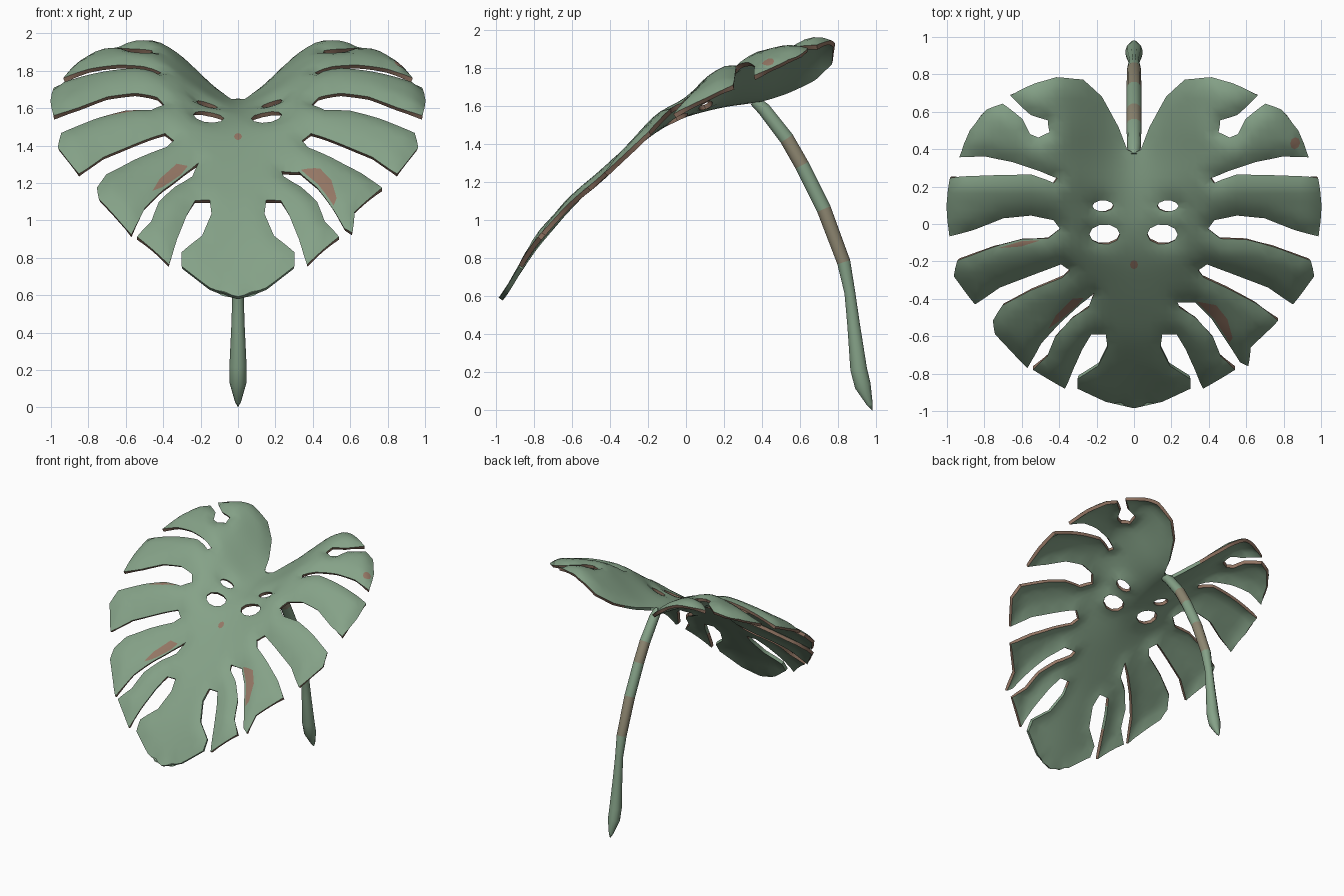
import bpy, bmesh, math
from mathutils import Vector, geometry

if "Cube" in bpy.data.objects:
    bpy.data.objects.remove(bpy.data.objects["Cube"])


def material(name, rgb):
    m = bpy.data.materials.new(name)
    m.diffuse_color = (*rgb, 1)
    m.use_nodes = True
    m.node_tree.nodes["Principled BSDF"].inputs["Base Color"].default_value = m.diffuse_color
    return m


green = material("leaf green", (0.235, 0.36, 0.245))
brown = material("dry brown", (0.30, 0.185, 0.13))
faded = material("faded stem brown", (0.27, 0.24, 0.165))

# Half outline of the blade, lobe by lobe from the stem notch to the tip
back = [(0, .38), (.04, .40), (.09, .52), (.18, .68), (.28, .77), (.42, .78),
        (.52, .75), (.66, .69), (.55, .59), (.46, .56), (.45, .49)]
second = [(.51, .46), (.56, .48), (.60, .56), (.70, .64), (.78, .61), (.87, .50),
          (.93, .36), (.80, .37), (.65, .34), (.50, .29), (.41, .25)]
third = [(.43, .22), (.55, .265), (.75, .26), (.98, .25), (.995, .10), (.985, -.06),
         (.85, -.02), (.70, .04), (.55, .055), (.43, .03), (.39, -.02)]
fourth = [(.46, -.075), (.60, -.08), (.75, -.12), (.94, -.19), (.96, -.27),
          (.85, -.42), (.72, -.33), (.55, -.265), (.39, -.205), (.34, -.24)]
fifth_right = [(.37, -.28), (.50, -.34), (.65, -.42), (.77, -.51), (.62, -.65),
               (.61, -.75), (.57, -.73), (.52, -.65), (.42, -.50), (.33, -.41), (.23, -.41)]
fifth_left = [(.38, -.28), (.55, -.35), (.70, -.43), (.75, -.51), (.74, -.58),
              (.57, -.76), (.50, -.63), (.40, -.52), (.29, -.42), (.21, -.36)]
sixth = [(.24, -.44), (.33, -.50), (.42, -.60), (.46, -.70), (.54, -.77),
         (.37, -.87), (.33, -.77), (.28, -.66), (.23, -.58), (.15, -.58)]
tip = [(.14, -.65), (.19, -.75), (.30, -.82), (.30, -.87), (.15, -.94), (0, -.975)]

right = back + second + third + fourth + fifth_right + sixth + tip
left = back + second + third + fourth + fifth_left + sixth + tip
outline = right + [(-x, y) for x, y in reversed(left[1:-1])]


def oval(cx, cy, rx, ry, n=10):
    return [(cx + rx * math.cos(2 * math.pi * i / n), cy + ry * math.sin(2 * math.pi * i / n))
            for i in range(n)]


def as_segments(loop):
    return [(Vector(a), Vector(b)) for a, b in zip(loop, loop[1:] + loop[:1])]


# Holes beside the midrib, and dry patches painted on the upper side
loops = [outline, oval(.185, .10, .06, .033), oval(.155, -.05, .085, .055),
         oval(-.17, .10, .06, .033), oval(-.16, -.05, .085, .055)]
patches = [oval(0, -.21, .022, .024, 8), oval(.855, .435, .025, .03, 8),
           [(.34, -.405), (.44, -.425), (.50, -.50), (.53, -.60), (.515, -.625), (.43, -.495)],
           [(-.27, -.385), (-.33, -.39), (-.42, -.48), (-.46, -.55), (-.41, -.515), (-.31, -.43)],
           [(-.72, -.125), (-.60, -.09), (-.50, -.085), (-.60, -.115)]]
segments = [s for lp in loops for s in as_segments(lp)]
patch_segments = [as_segments(p) for p in patches]


def edge_distance(p, segs):
    best = 9
    for a, b in segs:
        d = b - a
        t = max(0, min(1, (p - a).dot(d) / d.length_squared))
        best = min(best, (a + d * t - p).length)
    return best


def inside(p, segs):
    hit = False
    for a, b in segs:
        if (a.y > p.y) != (b.y > p.y) and p.x < a.x + (p.y - a.y) * (b.x - a.x) / (b.y - a.y):
            hit = not hit
    return hit


def lerp_table(table, v):
    for (a, fa), (b, fb) in zip(table, table[1:]):
        if v <= b:
            return fa + (fb - fa) * (v - a) / (b - a)
    return table[-1][1]


def smooth_table(table, v):
    return sum(lerp_table(table, v + k * .03) for k in (-2, -1, 0, 1, 2)) / 5


# Height along the midrib, and how much the sides arch above it
midrib = [(-1.1, .41), (-.98, .575), (-.8, .855), (-.6, 1.095), (-.4, 1.28), (-.2, 1.45), (-.1, 1.515),
          (0, 1.56), (.2, 1.61), (.36, 1.63), (.52, 1.66), (.9, 1.72)]
arch = [(-1.1, .05), (-.8, .05), (-.6, .03), (-.42, .01), (-.27, .035), (0, .105), (.25, .215),
        (.5, .265), (.9, .27)]


def height(x, y, d):
    u = min(abs(x) / .5, 1)
    p = u * u * (3 - 2 * u)
    if abs(x) > .5:
        p -= .5 * ((abs(x) - .5) / .5) ** 2
    roll = .03 * (1 - min(d / .08, 1)) ** 2 * min(1, abs(x) / .3)
    return smooth_table(midrib, y) + smooth_table(arch, y) * p - roll


# Blade: constrained triangulation of the outline plus a grid of inner points
points, edges = [], []
for lp in loops + patches:
    first = len(points)
    for a, b in as_segments(lp):
        n = max(1, math.ceil((b - a).length / .05))
        points += [a.lerp(b, i / n) for i in range(n)]
    count = len(points) - first
    edges += [(first + i, first + (i + 1) % count) for i in range(count)]
all_segments = segments + [s for p in patch_segments for s in p]
for i in range(-24, 25):
    for j in range(-24, 21):
        p = Vector((i * .042, j * .042))
        if inside(p, segments) and edge_distance(p, all_segments) > .018:
            points.append(p)
flat, _, tris, *_ = geometry.delaunay_2d_cdt(points, edges, [], 0, 1e-5)

bm = bmesh.new()
verts = [bm.verts.new((p.x, p.y, height(p.x, p.y, edge_distance(p, segments)))) for p in flat]
for t in tris:
    c = sum((flat[i] for i in t), Vector((0, 0))) / len(t)
    if inside(c, segments):
        f = bm.faces.new([verts[i] for i in t])
        if any(inside(c, s) for s in patch_segments):
            f.material_index = 1
        elif (c.y < -.6 and abs(c.x) < .32) or (c.y > .2 and abs(c.x) < .15):
            f.material_index = 2          # tip lobe and stem notch keep a green rim
bmesh.ops.delete(bm, geom=[v for v in bm.verts if not v.link_faces], context='VERTS')


def finish(bm, name, mats):
    me = bpy.data.meshes.new(name)
    bm.to_mesh(me)
    bm.free()
    for m in mats:
        me.materials.append(m)
    ob = bpy.data.objects.new(name, me)
    bpy.context.collection.objects.link(ob)
    bpy.ops.object.select_all(action='DESELECT')
    ob.select_set(True)
    bpy.context.view_layer.objects.active = ob
    return ob


# Rim uses the next slot (brown, or green on the tip); underside uses slot + 2 (green)
blade = finish(bm, "leaf_blade", [green, brown, green, green, green])
solid = blade.modifiers.new("thickness", 'SOLIDIFY')
solid.thickness = .025
solid.offset = 0
solid.material_offset = 2
solid.material_offset_rim = 1
bpy.ops.object.modifier_apply(modifier="thickness")
bpy.ops.object.shade_smooth_by_angle(angle=math.radians(40))

# Stem: rings along a curved path (y, z, radius), with two faded bands
path = [(.36, 1.63, .03), (.41, 1.585, .037), (.53, 1.43, .04), (.61, 1.29, .04), (.725, 1.06, .04),
        (.83, .78, .037), (.862, .62, .03), (.882, .45, .035), (.908, .22, .046),
        (.93, .13, .045), (.968, .03, .016)]
bm = bmesh.new()
rings, sides = [], 10
for i, (y, z, r) in enumerate(path):
    a, b = path[max(0, i - 1)], path[min(len(path) - 1, i + 1)]
    t = Vector((0, b[0] - a[0], b[1] - a[1])).normalized()
    n = Vector((0, -t.z, t.y))
    rings.append([bm.verts.new(Vector((0, y, z)) + n * r * math.sin(2 * math.pi * k / sides)
                               + Vector((r * math.cos(2 * math.pi * k / sides), 0, 0)))
                  for k in range(sides)])
for i, (a, b) in enumerate(zip(rings, rings[1:])):
    for k in range(sides):
        f = bm.faces.new((a[k], a[(k + 1) % sides], b[(k + 1) % sides], b[k]))
        f.material_index = 1 if i in (2, 4) else 0
end = bm.verts.new((0, .98, 0))
for k in range(sides):
    bm.faces.new((rings[-1][k], rings[-1][(k + 1) % sides], end))
bm.faces.new(rings[0])
bmesh.ops.recalc_face_normals(bm, faces=bm.faces)
finish(bm, "stem", [green, faded])
bpy.ops.object.shade_smooth_by_angle(angle=math.radians(40))
